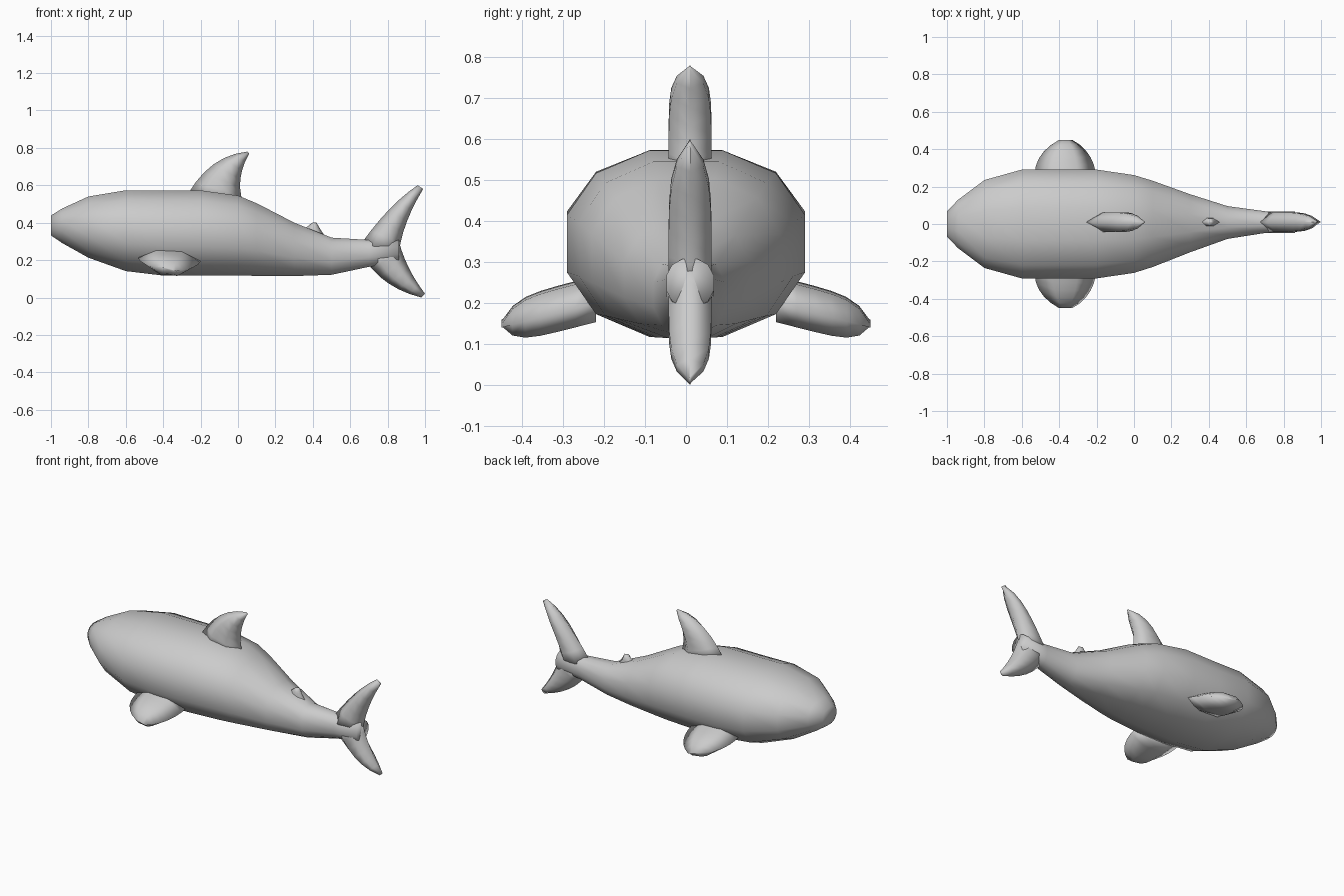
import bpy
import bmesh
from math import cos, sin, pi, copysign
from mathutils import Vector

cube = bpy.data.objects.get("Cube")
if cube:
    bpy.data.objects.remove(cube, do_unlink=True)

grey = bpy.data.materials.new("skin grey")
grey.use_nodes = True
grey.diffuse_color = (0.6, 0.6, 0.6, 1)
grey.node_tree.nodes["Principled BSDF"].inputs["Base Color"].default_value = grey.diffuse_color


def loft(name, rings):
    """Skin a list of closed rings, cap both ends and shade smooth."""
    bm = bmesh.new()
    loops = [[bm.verts.new(point) for point in ring] for ring in rings]
    count = len(loops[0])
    for near, far in zip(loops, loops[1:]):
        for i in range(count):
            j = (i + 1) % count
            bm.faces.new((near[i], near[j], far[j], far[i]))
    bm.faces.new(loops[0])
    bm.faces.new(loops[-1])
    bmesh.ops.recalc_face_normals(bm, faces=bm.faces)
    for face in bm.faces:
        face.smooth = True
    mesh = bpy.data.meshes.new(name)
    bm.to_mesh(mesh)
    bm.free()
    mesh.materials.append(grey)
    obj = bpy.data.objects.new(name, mesh)
    bpy.context.scene.collection.objects.link(obj)


def ramp(x, start, end):
    """Ease from zero at start to one at end."""
    t = min(max((x - start) / (end - start), 0), 1)
    return t * t * (3 - 2 * t)


def nose(x, start):
    """Grow quadratically from zero at start to one at the snout."""
    return (max(start - x, 0) / (start + 1)) ** 2


def body_ring(x, sides=12):
    """Boxy rounded section whose size follows the outline of the body."""
    half_width = 0.3 - 0.23 * nose(x, -0.6) - 0.24 * ramp(x, -0.2, 0.7)
    top = 0.58 - 0.14 * nose(x, -0.6) - 0.27 * ramp(x, -0.15, 0.6)
    bottom = 0.11 + 0.22 * nose(x, -0.4) + 0.08 * ramp(x, 0.4, 0.9)
    middle, half_height = (top + bottom) / 2, (top - bottom) / 2
    shift = tail_y * ramp(x, 0, 0.7)
    ring = []
    for i in range(sides):
        angle = 2 * pi * (i + 0.5) / sides
        across, up = (copysign(abs(v) ** 0.9, v) for v in (cos(angle), sin(angle)))
        ring.append((x, shift + half_width * across, middle + half_height * up))
    return ring


def bezier(points, t):
    start, control, end = points
    return start.lerp(control, t).lerp(control.lerp(end, t), t)


def fin(name, lead, trail, half, side, steps=6):
    """Six-sided blade between two curved edges, thinning out at the tip."""
    rings = []
    for i in range(steps + 1):
        t = i / steps
        a, b = bezier(lead, t), bezier(trail, t)
        offset = side * half * (1.05 - t ** 5)
        front, back = a.lerp(b, 0.3), a.lerp(b, 0.7)
        rings.append([a, front + offset, back + offset, b, back - offset, front - offset])
    loft(name, rings)


def upright_fin(name, lead, trail, half):
    """Fin standing in the vertical plane along the body."""
    edges = [[Vector((x, tail_y, z)) for x, z in edge] for edge in (lead, trail)]
    fin(name, *edges, half, Vector((0, 1, 0)))


# Body, snout to tail root
tail_y = 0.01
loft("body", [body_ring(x) for x in
              (-1, -0.94, -0.8, -0.6, -0.4, -0.2, 0, 0.1, 0.3, 0.5, 0.7, 0.86)])

# Dorsal fins
upright_fin("dorsal_fin",
            lead=((-0.27, 0.55), (-0.15, 0.76), (0.05, 0.78)),
            trail=((0.03, 0.5), (-0.02, 0.63), (0.06, 0.77)), half=0.05)
upright_fin("rear_dorsal_fin",
            lead=((0.33, 0.34), (0.39, 0.4), (0.4, 0.4)),
            trail=((0.47, 0.32), (0.43, 0.38), (0.42, 0.4)), half=0.02)

# Tail lobes
upright_fin("upper_tail_lobe",
            lead=((0.66, 0.29), (0.81, 0.5), (0.96, 0.6)),
            trail=((0.86, 0.24), (0.88, 0.4), (0.99, 0.58)), half=0.05)
upright_fin("lower_tail_lobe",
            lead=((0.68, 0.2), (0.78, 0.05), (0.98, 0)),
            trail=((0.86, 0.3), (0.9, 0.15), (1, 0.02)), half=0.05)

# Pectoral fins, mirrored across the body
for label, side in (("front", -1), ("back", 1)):
    lead = [Vector((x, side * y, z)) for x, y, z in
            ((-0.53, 0.22, 0.22), (-0.55, 0.37, 0.18), (-0.4, 0.45, 0.16))]
    trail = [Vector((x, side * y, z)) for x, y, z in
             ((-0.2, 0.22, 0.2), (-0.2, 0.38, 0.16), (-0.33, 0.45, 0.14))]
    fin(label + "_pectoral_fin", lead, trail, 0.05, Vector((0, 0, 1)))
